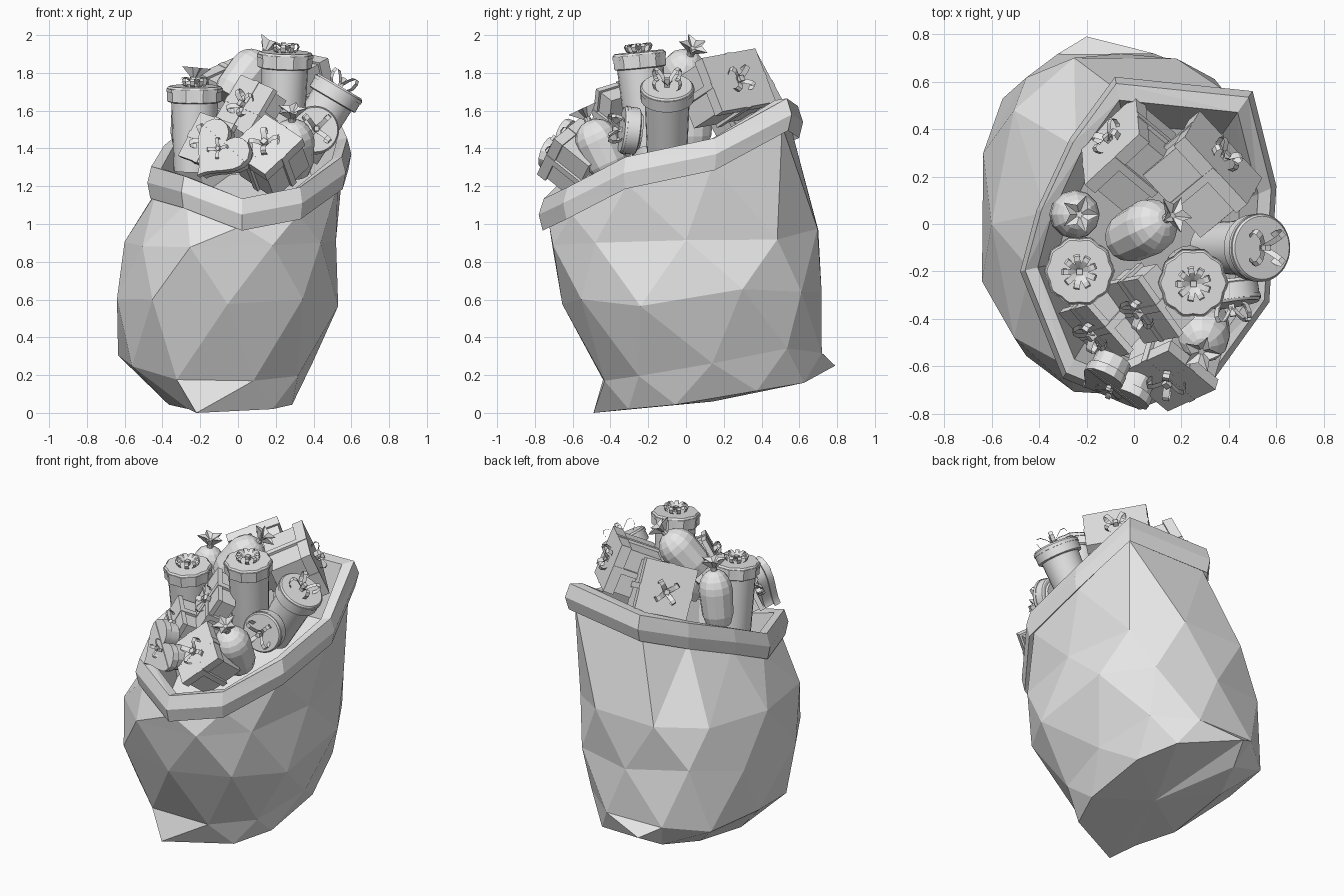
import bpy, bmesh, random
from math import sin, cos, pi, tau, copysign
from mathutils import Vector, Matrix

random.seed(4)
cube = bpy.data.objects.get("Cube")
if cube:
    bpy.data.objects.remove(cube, do_unlink=True)

grey = bpy.data.materials.new("plain_grey")
grey.use_nodes = True
grey.diffuse_color = (0.8, 0.8, 0.8, 1)
grey.node_tree.nodes["Principled BSDF"].inputs["Base Color"].default_value = (0.8, 0.8, 0.8, 1)


def finish(bm, name, loc=(0, 0, 0), axis=(0, 0, 1), side=(1, 0, 0), smooth=True):
    """Turn local z to axis and local x towards side, then make the object."""
    z = Vector(axis).normalized()
    y = z.cross(Vector(side)).normalized()
    x = y.cross(z)
    turn = Matrix((x, y, z)).transposed().to_4x4()
    bmesh.ops.recalc_face_normals(bm, faces=bm.faces)
    bmesh.ops.transform(bm, matrix=Matrix.Translation(loc) @ turn, verts=bm.verts)
    mesh = bpy.data.meshes.new(name)
    bm.to_mesh(mesh)
    bm.free()
    mesh.materials.append(grey)
    ob = bpy.data.objects.new(name, mesh)
    bpy.context.collection.objects.link(ob)
    if smooth:
        bpy.ops.object.select_all(action='DESELECT')
        ob.select_set(True)
        bpy.context.view_layer.objects.active = ob
        bpy.ops.object.shade_smooth_by_angle(angle=0.5)


def block(bm, size, centre=(0, 0, 0)):
    m = Matrix.Translation(centre) @ Matrix.Diagonal((*size, 1))
    bmesh.ops.create_cube(bm, size=1, matrix=m)


def lathe(bm, profile, n=20, wave=0.0, lobes=1):
    """Closed turned shape; wave cuts scallops into its outline."""
    rings = []
    for r, z in profile:
        ring = []
        for j in range(n):
            a = tau * j / n
            k = r * (1 - wave * (1 - cos(lobes * a)) / 2)
            ring.append(bm.verts.new((k * cos(a), k * sin(a), z)))
        rings.append(ring)
    for a, b in zip(rings, rings[1:]):
        for j in range(n):
            k = (j + 1) % n
            bm.faces.new((a[j], a[k], b[k], b[j]))
    bm.faces.new(rings[0][::-1])
    bm.faces.new(rings[-1])


def bow(bm, z, count=4, length=0.1, height=0.035, width=0.03):
    """Ring of ribbon loops standing on the lid."""
    for i in range(count):
        turn = Matrix.Rotation(tau * (i + 0.5) / count, 3, 'Z')
        pairs = []
        for t in range(11):
            a = tau * t / 10
            out = length * (1 - cos(a)) / 2
            up = z + height * (1 + sin(a) * sin(a / 2)) - height * cos(a / 2) ** 2
            pairs.append([bm.verts.new(turn @ Vector((out, s * width / 2, up))) for s in (-1, 1)])
        for p, q in zip(pairs, pairs[1:]):
            bm.faces.new((p[0], p[1], q[1], q[0]))
    block(bm, (width, width, height), (0, 0, z + height / 2))


def gift_box(name, loc, axis, side, size):
    bm = bmesh.new()
    w, d, h = size
    block(bm, (w * 0.95, d * 0.95, h))
    block(bm, (w + 0.01, d + 0.01, h * 0.25), (0, 0, h * 0.4))
    block(bm, (0.035, d + 0.018, h + 0.012))
    block(bm, (w + 0.018, 0.035, h + 0.012))
    bow(bm, h / 2, length=0.085)
    finish(bm, name, loc, axis, side)


def round_box(name, loc, axis, r, h, wave=0.0, loops=4, length=0.1):
    """Turned box hanging down from the lid centre at loc."""
    bm = bmesh.new()
    lathe(bm, [(r * 0.76, -h), (r * 0.86, -0.06)], 20)
    lathe(bm, [(r * 0.94, -0.085), (r, -0.08), (r, -0.01), (r * 0.95, 0)], 40, wave, 10)
    lathe(bm, [(r * 1.03, -0.03), (r * 1.03, -0.012)], 40, wave, 10)
    bow(bm, 0, loops, length, 0.03 if loops > 4 else 0.05, 0.025)
    finish(bm, name, loc, axis)


def sweet(name, loc, axis, r, length):
    """Domed sweet with a pleated star tuft."""
    bm = bmesh.new()
    half = length / 2
    dome = [(r * cos(a) + 0.004, half * 0.15 + half * 0.85 * sin(a))
            for a in [pi * t / 10 for t in range(6)]]
    lathe(bm, [(r * 0.75, -half * 1.2), (r * 0.95, -half * 0.8)] + dome, 12)
    lathe(bm, [(0.02, half - 0.01), (0.02, half + 0.02)], 10)
    lathe(bm, [(0.015, half + 0.01), (0.085, half + 0.07), (0.02, half + 0.045)], 10, 0.5, 5)
    finish(bm, name, loc, axis, smooth=False)


def squarish(c):
    """Push a sine or cosine outwards so ovals get fuller corners."""
    return copysign(abs(c) ** 0.8, c)


# Sack body: tilted oval rings (centre x, y, radius x, y, height, slope along y)
SIDES = 10
RINGS = [(-.04, .16, .34, .55, .08, .17), (-.12, .14, .52, .6, .27, .12),
         (-.055, .03, .605, .69, .62, .08), (-.035, 0, .56, .735, .93, .05)]
# Rolled cuff outline, counterclockwise from the front
RIM = [(.02, -.78, 1.05), (.34, -.65, 1.11), (.57, -.33, 1.27), (.6, .16, 1.37),
       (.5, .56, 1.58), (-.08, .62, 1.54), (-.27, .36, 1.44), (-.41, .06, 1.33),
       (-.48, -.2, 1.22), (-.3, -.65, 1.17)]
# Neck, cuff and lining: (scale of the outline, height offset)
CUFF = [(.92, -.06), (.97, -.085), (1, 0), (.96, .085), (.86, .075), (.72, -.28)]
bm = bmesh.new()
rows = []
for i, (cx, cy, rx, ry, z, slope) in enumerate(RINGS):
    row = []
    for j in range(SIDES):
        a = tau * (j + 0.5 * (i % 2)) / SIDES - pi / 2
        k = random.uniform(0.985, 1.01) if i else 1
        x, y = cx + k * rx * squarish(cos(a)), cy + k * ry * squarish(sin(a))
        z_jitter = random.uniform(-0.04, 0.04) if i else 0
        row.append(bm.verts.new((x, y, max(0.02, z + slope * (y - cy) + z_jitter))))
    rows.append(row)
for scale, dz in CUFF:
    rows.append([bm.verts.new((.05 + (x - .05) * scale, -.08 + (y + .08) * scale, z + dz))
                 for x, y, z in RIM])
# Gathered corners at the front and back of the base
rows[0][0].co = (-0.22, -0.49, 0.0)
rows[0][SIDES // 2].co = (-0.2, 0.79, 0.25)
for i, (lo, up) in enumerate(zip(rows, rows[1:])):
    for j in range(SIDES):
        k = (j + 1) % SIDES
        if i % 2 == 0 or i > 3:
            bm.faces.new((lo[j], lo[k], up[j]))
            bm.faces.new((lo[k], up[k], up[j]))
        else:
            bm.faces.new((lo[j], up[k], up[j]))
            bm.faces.new((lo[j], lo[k], up[k]))
bm.faces.new(rows[-1])
base = bm.verts.new((-0.05, 0.14, 0.06))
for j in range(SIDES):
    bm.faces.new((base, rows[0][(j + 1) % SIDES], rows[0][j]))
finish(bm, "sack", smooth=False)

# Wrapped boxes: place, lid direction, edge direction, size
gift_box("large_back_box", (.28, .2, 1.71), (.7, .58, .38), (.33, -.37, -.07), (.38, .3, .26))
gift_box("back_left_box", (-.01, .28, 1.65), (-.6, .5, .3), (.4, .5, .25), (.32, .34, .24))
gift_box("thin_middle_box", (.07, -.33, 1.6), (-.65, -.6, .45), (.27, -.35, -.12), (.3, .28, .12))
gift_box("thin_left_box", (-.13, -.42, 1.42), (-.6, -.65, .4), (.25, -.2, -.1), (.27, .25, .12))
gift_box("front_box", (.17, -.57, 1.35), (-.22, -.75, .6), (.21, -.05, -.2), (.28, .28, .23))

# Turned boxes
round_box("left_scalloped_tub", (-.23, -.2, 1.73), (0, -.08, 1), .145, .45, .07, 9, .075)
round_box("right_scalloped_tub", (.25, -.25, 1.91), (.03, -.1, 1), .145, .5, .07, 9, .075)
round_box("side_tub", (.54, -.1, 1.73), (.5, 0, .85), .14, .42)
round_box("round_flat_box", (.41, -.34, 1.5), (.15, -1, .12), .125, .1)

# Wrapped sweets
sweet("left_sweet", (-.25, .04, 1.6), (.1, 0, 1), .1, .32)
sweet("top_sweet", (.05, -.02, 1.79), (.6, .3, .75), .115, .29)
sweet("front_sweet", (.29, -.46, 1.42), (-.03, -.42, .9), .112, .28)

# Heart-shaped box: base and a slightly wider lid
bm = bmesh.new()
for scale, low, high in ((.0098, -.05, .02), (.0108, .01, .05)):
    pts = []
    for t in range(28):
        a = tau * (t + 0.5) / 28
        pts.append((scale * 16 * sin(a) ** 3,
                    scale * (13 * cos(a) - 5 * cos(2 * a) - 2 * cos(3 * a) - cos(4 * a))))
    bottom, top = [[bm.verts.new((x, y, z)) for x, y in pts] for z in (low, high)]
    for j in range(28):
        k = (j + 1) % 28
        bm.faces.new((bottom[j], bottom[k], top[k], top[j]))
    bm.faces.new(bottom)
    bm.faces.new(top)
block(bm, (.33, .025, .006), (0, .03, .051))
bow(bm, .05, 4, .06, .02, .02)
finish(bm, "heart_box", (-.08, -.65, 1.38), (-.4, -.85, .3), (.8, -.4, -.7))
